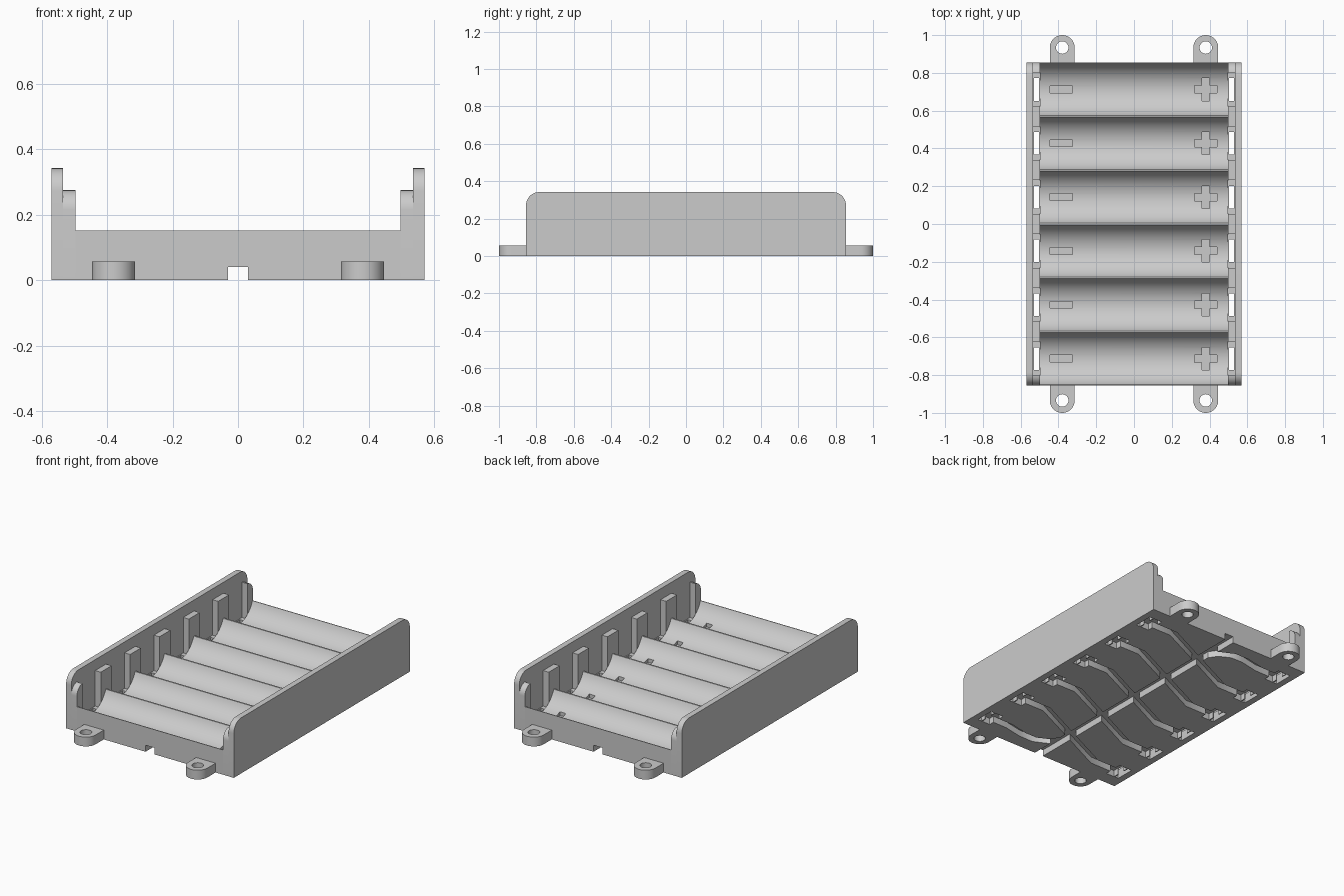
import bpy, bmesh, math
from mathutils import Vector

cube = bpy.data.objects.get("Cube")
if cube:
    bpy.data.objects.remove(cube, do_unlink=True)

PITCH = 0.285                                  # spacing of the cell bays
ROWS = [PITCH * (i - 2.5) for i in range(6)]
HALF_W, HALF_L = 0.57, 0.855
WALL_IN, RIB_IN = 0.535, 0.497
RIDGE, FLOOR, CHORD = 0.152, 0.057, 0.138
GROOVE = 0.04

grey = bpy.data.materials.new("light grey plastic")
grey.use_nodes = True
grey.diffuse_color = (0.6, 0.6, 0.6, 1)
grey.node_tree.nodes["Principled BSDF"].inputs["Base Color"].default_value = (0.6, 0.6, 0.6, 1)


def prism(bm, outline, lo, hi, axis="z"):
    """Extrude a 2D outline along z (outline is x, y) or along x (outline is y, z)."""
    place = (lambda p, h: (p[0], p[1], h)) if axis == "z" else (lambda p, h: (h, p[0], p[1]))
    a = [bm.verts.new(place(p, lo)) for p in outline]
    b = [bm.verts.new(place(p, hi)) for p in outline]
    bm.faces.new(a)
    bm.faces.new(b)
    n = len(a)
    for i in range(n):
        bm.faces.new((a[i], a[(i + 1) % n], b[(i + 1) % n], b[i]))


def rect(x0, x1, y0, y1):
    return [(x0, y0), (x1, y0), (x1, y1), (x0, y1)]


def make(name, pieces):
    """Build an object from (outline, low, high, axis) prisms."""
    bm = bmesh.new()
    for piece in pieces:
        prism(bm, *piece)
    bmesh.ops.recalc_face_normals(bm, faces=bm.faces)
    mesh = bpy.data.meshes.new(name)
    bm.to_mesh(mesh)
    bm.free()
    mesh.materials.append(grey)
    obj = bpy.data.objects.new(name, mesh)
    bpy.context.collection.objects.link(obj)
    return obj


def activate(obj):
    bpy.ops.object.select_all(action="DESELECT")
    obj.select_set(True)
    bpy.context.view_layer.objects.active = obj


def cut(obj, cutters):
    activate(obj)
    for c in cutters:
        mod = obj.modifiers.new("cut", "BOOLEAN")
        mod.operation, mod.solver, mod.object = "DIFFERENCE", "EXACT", c
        bpy.ops.object.modifier_apply(modifier=mod.name)


def arc(cx, cy, r, start, end, steps):
    angles = [math.radians(start + (end - start) * i / steps) for i in range(steps + 1)]
    return [(cx + r * math.cos(t), cy + r * math.sin(t)) for t in angles]


def arch(height, r):
    """Side outline with rounded top corners."""
    return ([(-HALF_L, 0), (HALF_L, 0)] + arc(HALF_L - r, height - r, r, 0, 90, 10)
            + arc(r - HALF_L, height - r, r, 90, 180, 10))


def ribbon(path, width):
    """Outline of constant width around an open path."""
    pts = [Vector(p) for p in path]
    left, right = [], []
    for i, p in enumerate(pts):
        d0 = (p - pts[i - 1]).normalized() if i else None
        d1 = (pts[i + 1] - p).normalized() if i < len(pts) - 1 else None
        d = ((d0 or d1) + (d1 or d0)).normalized()
        off = Vector((-d.y, d.x)) * (width / 2 / d.dot(d1 or d0))
        left.append(tuple(p + off))
        right.append(tuple(p - off))
    return left + right[::-1]


# Tray with a row of scooped cell bays
depth = RIDGE - FLOOR
radius = (depth ** 2 + CHORD ** 2) / (2 * depth)
swing = math.degrees(math.asin(CHORD / radius))
profile = [(HALF_L, 0), (HALF_L, RIDGE)]
for y in reversed(ROWS):
    profile += arc(y, FLOOR + radius, radius, 270 + swing, 270 - swing, 24)
profile += [(-HALF_L, RIDGE), (-HALF_L, 0)]
tray = make("tray", [(profile, -RIB_IN, RIB_IN, "x")])

# Side walls and the ribbed strips inside them
strips = []
for side, s in (("left", 1), ("right", -1)):
    make(side + "_wall", [(arch(0.342, 0.07), *sorted((s * WALL_IN, s * HALF_W)), "x")])
    strips.append(make(side + "_contact_ribs",
                       [(arch(0.275, 0.06), *sorted((s * RIB_IN, s * WALL_IN)), "x")]))

# Cutters: contact pockets, floor slots, polarity marks and underside wiring
pockets, slots, pads, marks, wires = [], [], [], [], []
for y in ROWS:
    for s in (1, -1):
        pockets.append((rect(*sorted((s * 0.49, s * 0.54)), y - 0.09, y + 0.09), FLOOR, 0.4))
        slots.append((rect(*sorted((s * 0.503, s * 0.529)), y - 0.06, y + 0.06), -0.1, 0.2))
        pads.append((rect(*sorted((s * 0.44, s * 0.529)), y - 0.06, y + 0.06), -0.1, GROOVE))
    marks.append((rect(-0.445, -0.325, y - 0.018, y + 0.018), 0.047, 0.2))
    a, b = 0.06, 0.02
    corner = [(a, -b), (a, b), (b, b)]
    plus = []
    for turn in range(4):
        for px, py in corner:
            for _ in range(turn):
                px, py = -py, px
            plus.append((0.38 + px, y + py))
    marks.append((plus, 0.047, 0.2))
for y in ROWS[1:]:
    path = [(0.525, y), (0.3, y), (-0.3, y - PITCH), (-0.525, y - PITCH)]
    wires.append((ribbon([(x, v) for x, v in path], 0.05), -0.1, GROOVE))
for s in (1, -1):
    lead = [(0, 0.63), (-0.05, 0.7), (-0.13, 0.74), (-0.22, 0.74), (-0.34, 0.715), (-0.525, 0.7125)]
    wires.append((ribbon([(s * x, s * y) for x, y in lead], 0.05), -0.1, GROOVE))
spine = [(rect(-0.03, 0.03, -1, 1), -0.1, GROOVE)]

cutters = {n: make(n + "_cutter", p) for n, p in
           dict(pocket=pockets, slot=slots, pad=pads, mark=marks, wire=wires, spine=spine).items()}
for c in cutters.values():
    c.hide_render = True
cut(tray, [cutters[n] for n in ("mark", "pad", "wire", "spine")])
for strip in strips:
    cut(strip, [cutters[n] for n in ("pocket", "slot", "wire")])
for c in cutters.values():
    bpy.data.objects.remove(c, do_unlink=True)

# Screw lugs at both ends
hole = make("hole_cutter", [(arc(x, y, 0.033, 0, 345, 23), -0.1, 0.2)
                            for x in (0.38, -0.38) for y in (0.934, -0.934)])
hole.hide_render = True
for end, e in (("back", 1), ("front", -1)):
    for side, s in (("left", 1), ("right", -1)):
        outline = [(s * 0.38 + 0.066, e * HALF_L)]
        outline += arc(s * 0.38, e * 0.934, 0.066, 0, e * 180, 20)
        outline += [(s * 0.38 - 0.066, e * HALF_L)]
        cut(make(f"{end}_{side}_lug", [(outline, 0, 0.057)]), [hole])
bpy.data.objects.remove(hole, do_unlink=True)

# Smooth the curved faces, keep the edges crisp
for obj in list(bpy.context.collection.objects):
    if obj.type == "MESH" and grey.name in obj.data.materials:
        activate(obj)
        bpy.ops.object.shade_smooth_by_angle(angle=math.radians(30))
